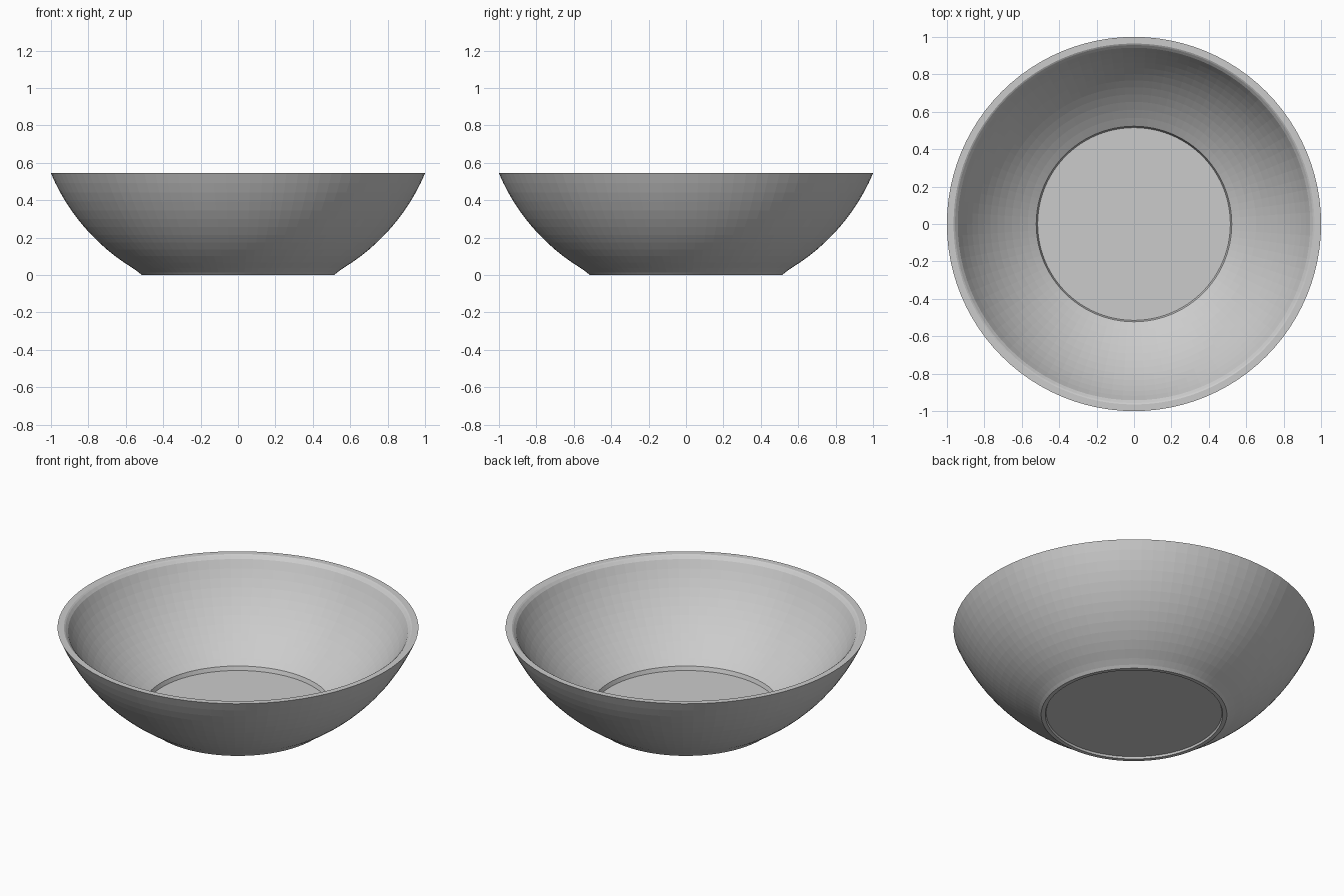
import bpy, bmesh, math

if "Cube" in bpy.data.objects:
    bpy.data.objects.remove(bpy.data.objects["Cube"])

SEGMENTS = 96


def arc(cz, radius, z0, z1, steps):
    """Profile points on a circle centred on the axis, from height z0 to z1."""
    a0, a1 = (math.asin((z - cz) / radius) for z in (z0, z1))
    angles = [a0 + (a1 - a0) * i / steps for i in range(steps + 1)]
    return [(radius * math.cos(a), cz + radius * math.sin(a)) for a in angles]


# Cross-section: recessed base, foot ring, outer wall, rim, inner wall, floor
base = [(0, 0.012), (0.487, 0.012), (0.492, 0.0), (0.515, 0.0), (0.53, 0.014)]
outer = arc(0.965, 1.085, 0.037, 0.545, 12)
rim = [(0.965, 0.545), (0.957, 0.54)]
inner = arc(0.965, 1.04, 0.525, 0.066, 12)
floor = [(0.515, 0.042), (0, 0.042)]
profile = base + outer + rim + inner + floor

# Spin the cross-section into a bowl
bm = bmesh.new()
verts = [bm.verts.new((r, 0, z)) for r, z in profile]
edges = [bm.edges.new(pair) for pair in zip(verts, verts[1:])]
bmesh.ops.spin(bm, geom=verts + edges, axis=(0, 0, 1), cent=(0, 0, 0),
               angle=math.tau, steps=SEGMENTS, use_duplicate=False)
bmesh.ops.remove_doubles(bm, verts=bm.verts, dist=0.0005)
bmesh.ops.recalc_face_normals(bm, faces=bm.faces)

mesh = bpy.data.meshes.new("bowl")
bm.to_mesh(mesh)
bm.free()
bowl = bpy.data.objects.new("bowl", mesh)
bpy.context.collection.objects.link(bowl)
